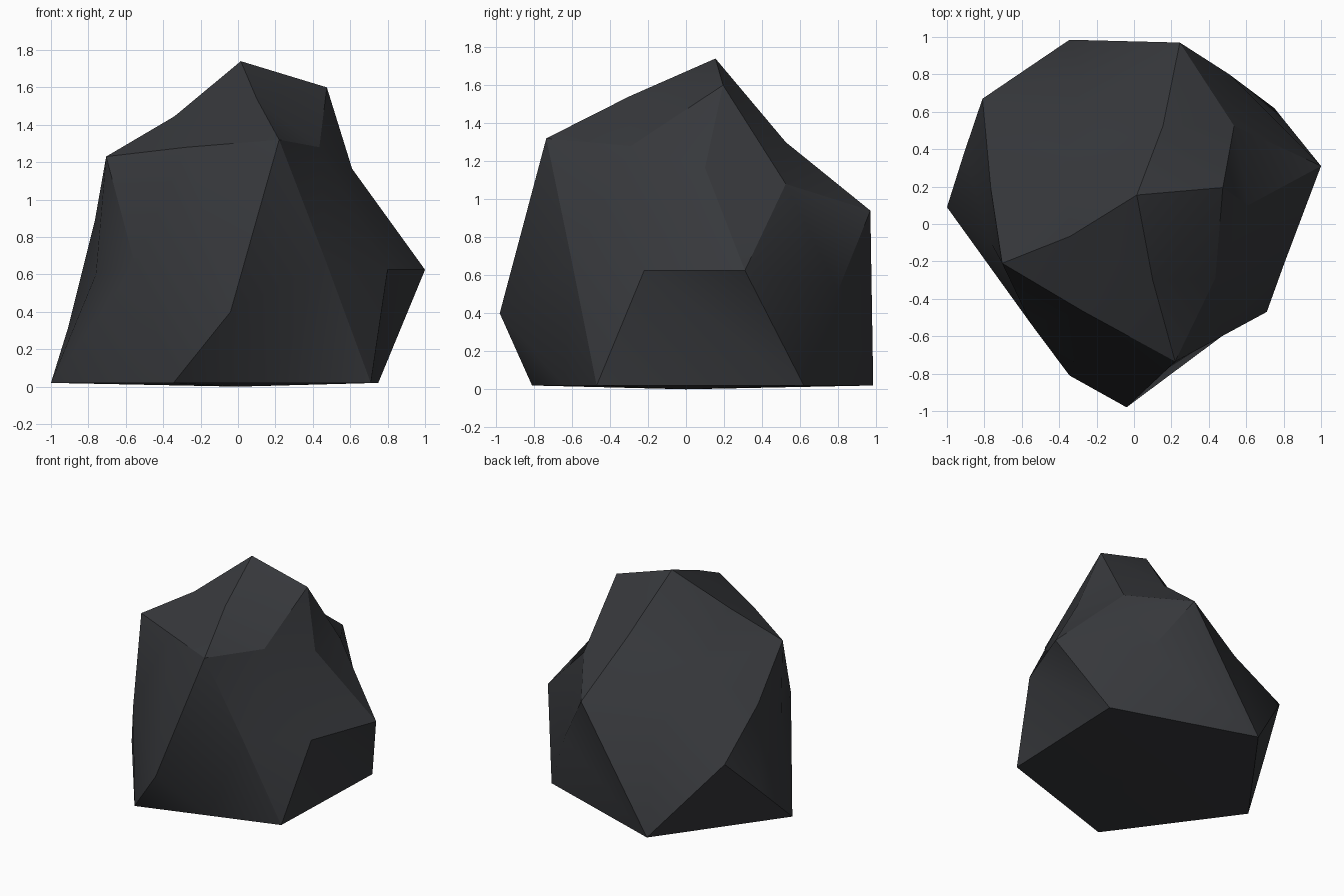
import bpy, bmesh, math

if "Cube" in bpy.data.objects:
    bpy.data.objects.remove(bpy.data.objects["Cube"])

# Corner points of the boulder: capitals are main corners, lower case are face points
points = {
    # ground ring and base centre
    "A": (-1.0, .09, .02), "C": (-.345, .985, .02), "F": (.75, .62, .02),
    "H": (.71, -.47, .02), "L": (-.345, -.81, .02), "m": (.18, -.64, .02),
    "z": (0, 0, 0),
    # middle belt
    "B": (-.81, .67, .605), "D": (.245, .97, .94), "E": (.51, .80, .52),
    "G": (1.0, .31, .625), "X": (.80, -.22, .625), "I": (.47, -.60, .67),
    "K": (-.04, -.98, .40), "M": (-.55, -.535, .65), "Z": (-.76, -.11, .60),
    "n": (-.765, .185, .89), "b": (-.28, .80, .75), "e": (-.91, .375, .31),
    # shoulders
    "J": (.22, -.735, 1.32), "N": (-.705, -.21, 1.23), "Y": (-.275, -.465, 1.28),
    "T": (.435, -.29, 1.28), "U": (.61, .10, 1.165), "R": (.535, .525, 1.08),
    "S": (.155, .525, 1.30), "o": (-.37, .36, 1.13),
    # summit
    "P": (.015, .155, 1.74), "Q": (.475, .195, 1.60),
    "V": (-.34, -.065, 1.445), "W": (.10, -.30, 1.54),
}

# Each facet is a fan of triangles around its first point
facets = [
    "oNVPSDbBnN",                      # broad back-left slope
    "VNYWP", "YJW", "WJTQP",           # upper front
    "SPQRD", "TQU", "UGRQ",            # upper right
    "TJIXU", "XIH", "XGU", "XHFG",     # right side
    "EGFCDRG", "CDbB", "eACBn",        # back
    "ZNneAMN", "MALKYN",               # left side
    "KYJImL", "mHI",                   # front
    "zACFHmLA",                        # underside
]

bm = bmesh.new()
verts = {k: bm.verts.new(p) for k, p in points.items()}
for fan in facets:
    for p, q in zip(fan[1:], fan[2:]):
        bm.faces.new((verts[fan[0]], verts[p], verts[q]))
bmesh.ops.recalc_face_normals(bm, faces=bm.faces[:])

mesh = bpy.data.meshes.new("boulder")
bm.to_mesh(mesh)
bm.free()
boulder = bpy.data.objects.new("boulder", mesh)
bpy.context.collection.objects.link(boulder)

# Dark stone
stone = bpy.data.materials.new("dark_stone")
stone.diffuse_color = (.038, .040, .045, 1)
stone.use_nodes = True
stone.node_tree.nodes["Principled BSDF"].inputs["Base Color"].default_value = stone.diffuse_color
mesh.materials.append(stone)

# Soft shading inside facets, crisp ridges between them
bpy.context.view_layer.objects.active = boulder
boulder.select_set(True)
bpy.ops.object.shade_smooth_by_angle(angle=math.radians(30))
